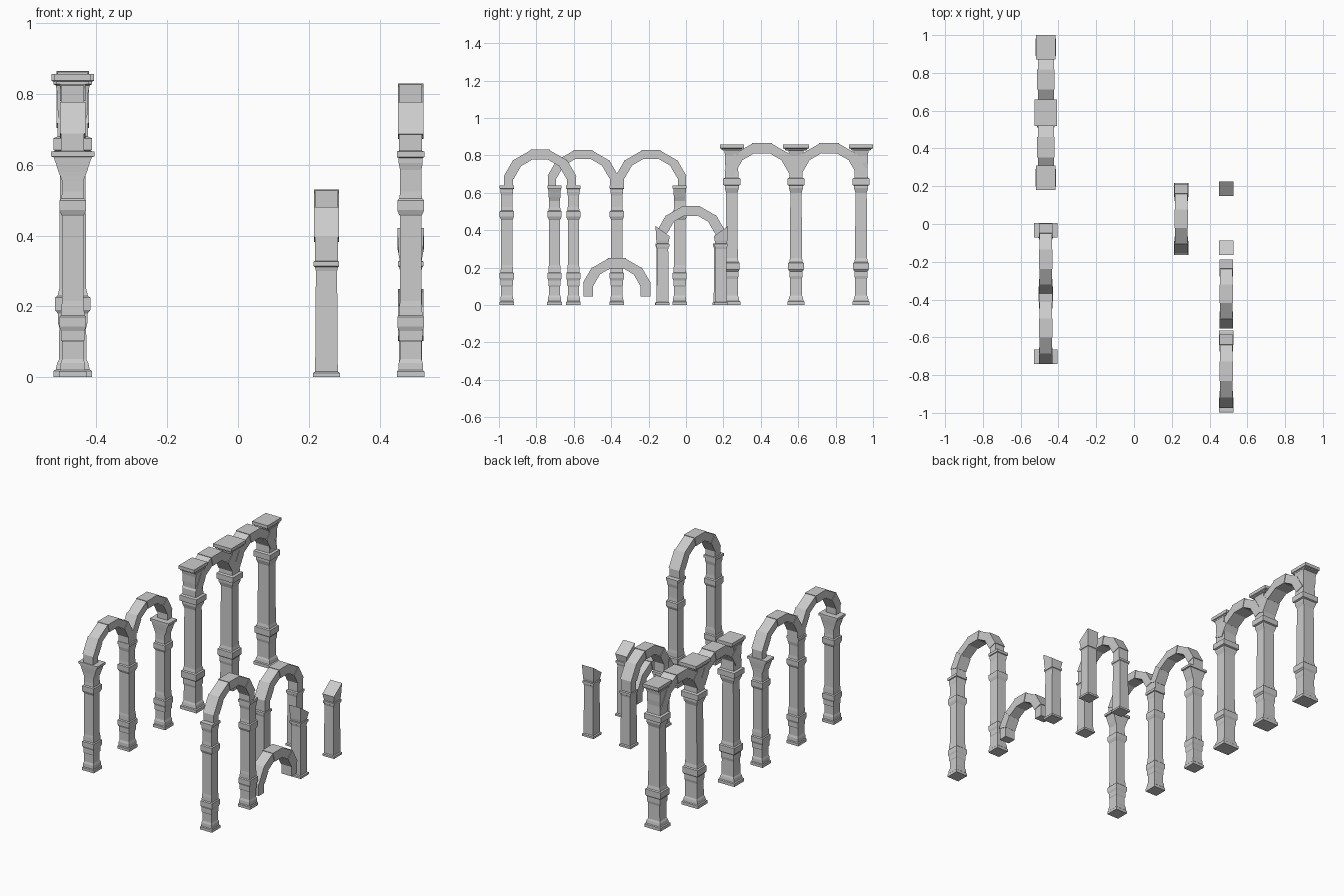
import bpy, bmesh
from math import sin, cos, tan, radians

if "Cube" in bpy.data.objects:
    bpy.data.objects.remove(bpy.data.objects["Cube"])

def finish(bm, name):
    bmesh.ops.recalc_face_normals(bm, faces=bm.faces)
    me = bpy.data.meshes.new(name)
    bm.to_mesh(me)
    bm.free()
    ob = bpy.data.objects.new(name, me)
    bpy.context.collection.objects.link(ob)
    return ob

def loft(bm, rings):
    loops = [[bm.verts.new(p) for p in r] for r in rings]
    for a, b in zip(loops, loops[1:]):
        n = len(a)
        for i in range(n):
            bm.faces.new((a[i], a[(i + 1) % n], b[(i + 1) % n], b[i]))
    bm.faces.new(loops[0])
    bm.faces.new(loops[-1])

def column(name, x, y, profile, slant=0):
    """Square moulded pillar; profile rows are half width x, half width y, z."""
    bm = bmesh.new()
    rings = []
    for k, (hx, hy, z) in enumerate(profile):
        s = slant if k == len(profile) - 1 else 0
        rings.append([(x - hx, y - hy, z - s), (x + hx, y - hy, z - s),
                      (x + hx, y + hy, z + s), (x - hx, y + hy, z + s)])
    loft(bm, rings)
    return finish(bm, name)

def arch(name, x, y, z0, outer, inner, half, leg):
    """Five full wedge stones and two half stones, with alternate stones proud."""
    bm = bmesh.new()
    cuts = [0, 15, 45, 75, 105, 135, 165, 180]
    for i, (a0, a1) in enumerate(zip(cuts, cuts[1:])):
        big = i % 2
        h = half + (0.0015 if big else -0.0015)
        ro, ri = outer + (0 if big else -0.003), inner + (0 if big else 0.002)
        rings = []
        for a in (a0, a1):
            k = 1 if a in (0, 180) else 1 / cos(radians(15))
            c, s = cos(radians(a)) * k, sin(radians(a)) * k
            drop = leg if a in (0, 180) else 0
            rings.append([(x + sx * h, y + r * c, z0 + r * s - drop)
                          for sx, r in ((-1, ri), (1, ri), (1, ro), (-1, ro))])
        loft(bm, rings)
    return finish(bm, name)

def square(rows):
    return [(h, h, z) for h, z in rows]

# medium moulded column
medium = square([(.039, 0), (.039, .016), (.035, .02), (.034, .04), (.030, .052),
                 (.030, .10), (.033, .105), (.033, .13), (.038, .143), (.038, .17),
                 (.033, .175), (.032, .20), (.030, .215), (.030, .455), (.033, .46),
                 (.038, .472), (.038, .50), (.032, .505), (.030, .525),
                 (.030, .585), (.034, .605), (.034, .62), (.039, .622), (.039, .638), (.031, .64)])
# wide-capital version for the ends of the double arcade
medium_end = medium[:19] + [(.030, .030, .555), (.040, .031, .58), (.048, .033, .605),
                            (.054, .034, .622), (.062, .038, .624), (.062, .038, .638),
                            (.034, .031, .64)]
# large column with upper pier and slab top
lower_large = [(.054, 0), (.054, .018), (.048, .022), (.044, .04), (.039, .05),
               (.038, .14), (.042, .155), (.042, .18), (.050, .19), (.050, .225), (.043, .23),
               (.038, .25), (.036, .60), (.045, .625), (.045, .638), (.055, .642), (.055, .675)]
upper_large = [(.043, .68), (.040, .73), (.043, .76), (.043, .80), (.048, .825)]

def large(slab_x, slab_y):
    body = [(h, h * .84, z) for h, z in lower_large + upper_large]
    return body + [(slab_x * .9, slab_y * .85, .828), (slab_x * .9, slab_y * .85, .835),
                   (slab_x, slab_y, .838), (slab_x, slab_y, .857)]

small = square([(.038, 0), (.038, .012), (.032, .016), (.030, .30), (.033, .312),
                (.036, .314), (.036, .327), (.031, .329)])

# large arcade
for i, y in enumerate((.245, .588, .936)):
    column(f"large_column_{i}", -.467, y, large(.06 if i == 1 else .051, .070 if i == 1 else .064))
for i, y in enumerate((.406, .765)):
    arch(f"large_arch_{i}", -.467, y, .665, .2, .145, .044, .02)

# double arcade
for i, y in enumerate((-.703, -.37, -.034)):
    column(f"double_arcade_column_{i}", -.467, y, medium if i == 1 else medium_end)
for i, y in enumerate((-.551, -.187)):
    arch(f"double_arcade_arch_{i}", -.467, y, .638, .19, .142, .034, .004)

# tall single arch
for i, y in enumerate((-.958, -.602)):
    column(f"single_arch_column_{i}", .488, y, medium)
arch("single_arch", .488, -.78, .635, .195, .142, .034, .002)

# low loose arch
arch("loose_arch", .488, -.37, .068, .182, .126, .034, .023)

# small arch on plain posts
for i, y in enumerate((-.127, .18)):
    column(f"small_arch_column_{i}", .25, y, small)
arch("small_arch", .25, .027, .348, .182, .128, .034, .022)

# broken posts with slanted tops
for y, s, n in ((-.125, -1, "front"), (.187, 1, "back")):
    column(f"broken_post_{n}", .488, y,
           small + [(.034, .034, .345), (.038, .038, .395)], slant=.027 * s)
